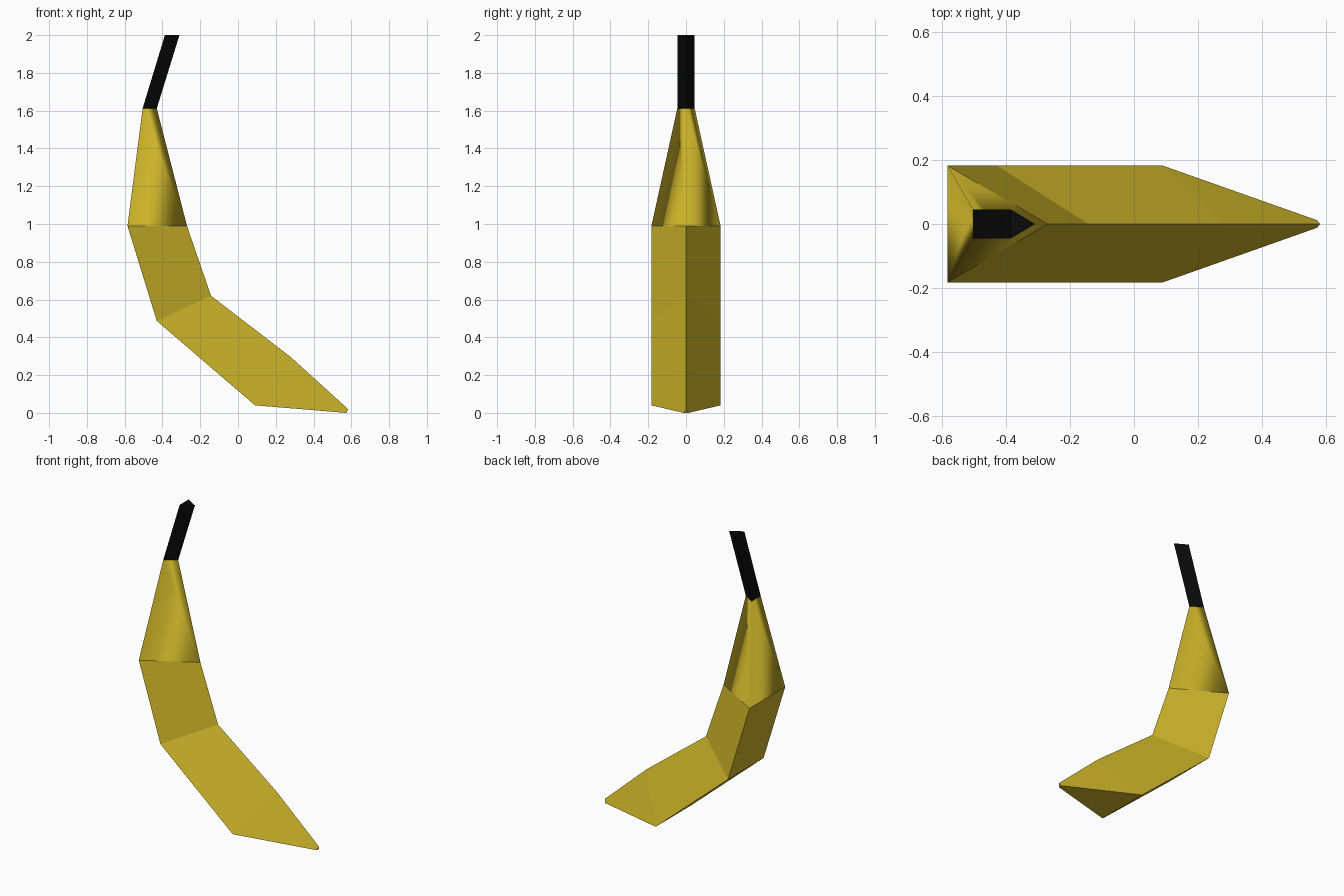
import bpy, bmesh

if "Cube" in bpy.data.objects:
    bpy.data.objects.remove(bpy.data.objects["Cube"])


def material(name, color):
    m = bpy.data.materials.new(name)
    m.diffuse_color = (*color, 1)
    m.use_nodes = True
    m.node_tree.nodes["Principled BSDF"].inputs["Base Color"].default_value = m.diffuse_color
    return m


yellow = material("banana yellow", (0.60, 0.45, 0.022))
black = material("stem black", (0.003, 0.003, 0.003))


def loft(name, rings, mat, cap_first=False, cap_last=False, smooth=False):
    """Three-sided tube; ring = (outer x, outer z, inner x, inner z, half width)."""
    bm = bmesh.new()
    loops = []
    for ox, oz, ix, iz, w in rings:
        pts = [(ox, -w, oz), (ix, 0, iz), (ox, w, oz)]
        loops.append([bm.verts.new(p) for p in pts])
    for a, b in zip(loops, loops[1:]):
        for i in range(3):
            j = (i + 1) % 3
            # rings run from top to bottom, so this winding faces outward
            bm.faces.new((a[i], b[i], b[j], a[j])).smooth = smooth
    if cap_first:
        bm.faces.new(loops[0])
    if cap_last:
        bm.faces.new(loops[-1][::-1])
    mesh = bpy.data.meshes.new(name)
    bm.to_mesh(mesh)
    bm.free()
    mesh.materials.append(mat)
    obj = bpy.data.objects.new(name, mesh)
    bpy.context.collection.objects.link(obj)
    return obj


stem_top = (-0.387, 2.0, -0.31, 2.0, 0.046)
stem_base = (-0.505, 1.612, -0.43, 1.612, 0.046)
shoulder = (-0.585, 0.99, -0.27, 0.99, 0.183)
bend = (-0.43, 0.487, -0.143, 0.62, 0.183)
lower = (0.09, 0.04, 0.28, 0.295, 0.183)
tip = (0.573, 0.0, 0.583, 0.02, 0.012)

# Black stem
loft("stem", [stem_top, stem_base], black, cap_first=True)
# Smooth tapering neck
loft("neck", [stem_base, shoulder], yellow, smooth=True)
# Faceted curved body down to the tip
loft("body", [shoulder, bend, lower, tip], yellow, cap_last=True)
